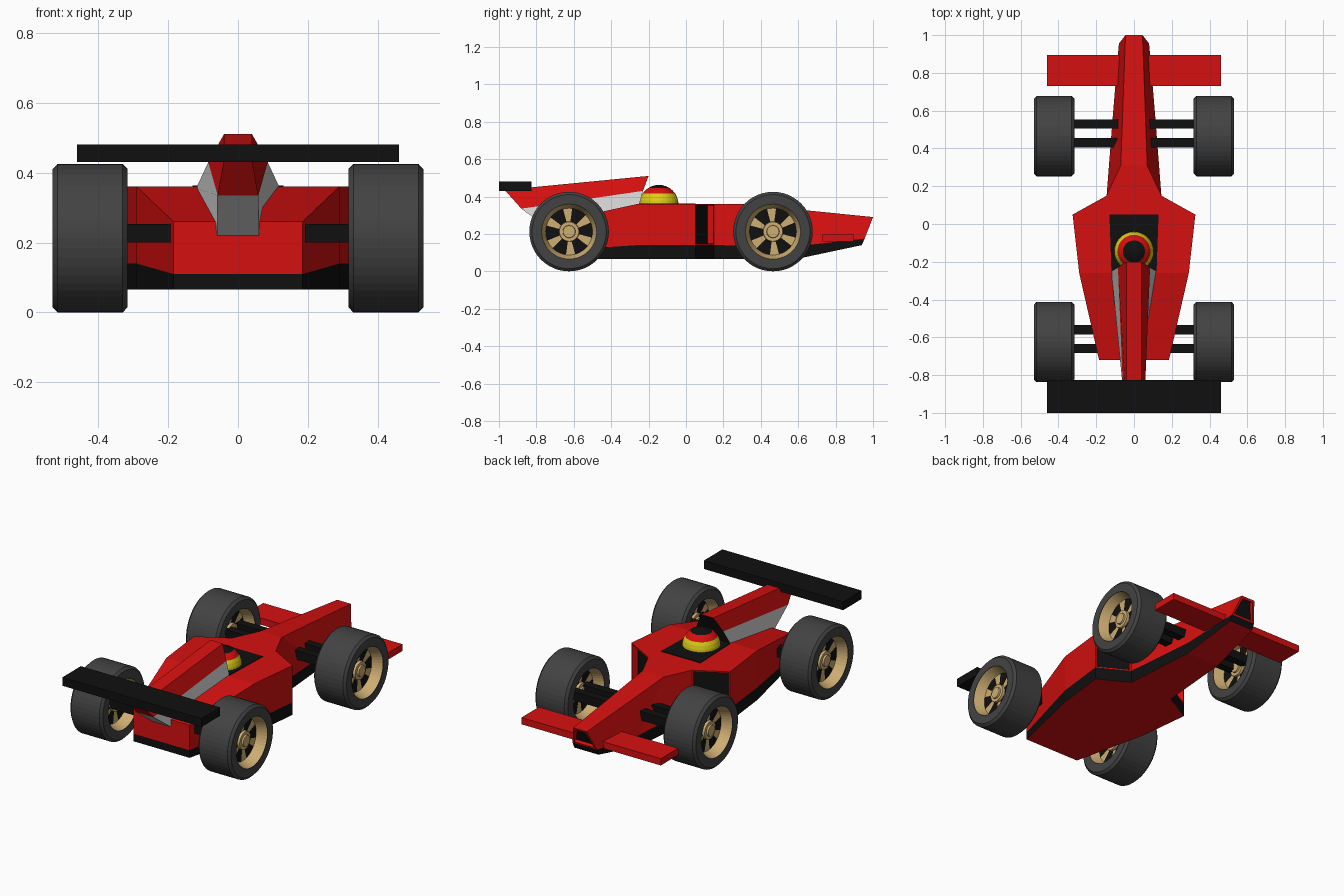
import bpy, bmesh, math

default = bpy.data.objects.get("Cube")
if default:
    bpy.data.objects.remove(default, do_unlink=True)


def material(name, r, g, b):
    m = bpy.data.materials.new(name)
    m.use_nodes = True
    m.diffuse_color = (r, g, b, 1)
    bsdf = next(n for n in m.node_tree.nodes if n.type == 'BSDF_PRINCIPLED')
    bsdf.inputs["Base Color"].default_value = (r, g, b, 1)
    return m


RED = material("red paint", 0.67, 0.005, 0.005)
BLACK = material("black", 0.005, 0.005, 0.005)
GREY = material("light grey", 0.68, 0.68, 0.68)
YELLOW = material("yellow", 0.72, 0.62, 0.01)
TAN = material("tan rim", 0.62, 0.42, 0.17)
RUBBER = material("tyre rubber", 0.055, 0.055, 0.055)


def finish(name, bm, mats):
    mesh = bpy.data.meshes.new(name)
    bm.to_mesh(mesh)
    bm.free()
    for m in mats:
        mesh.materials.append(m)
    ob = bpy.data.objects.new(name, mesh)
    bpy.context.collection.objects.link(ob)
    return ob


def box(name, mat, x, y, z):
    bm = bmesh.new()
    bmesh.ops.create_cube(bm, size=1)
    for v in bm.verts:
        for i, (lo, hi) in enumerate((x, y, z)):
            v.co[i] = lo if v.co[i] < 0 else hi
    return finish(name, bm, [mat])


def loft(stations, low, high, under, tail, nose):
    """Symmetric hull; each station lists its bottom, middle and top (x, y, z)."""
    bm = bmesh.new()
    rings = []
    for st in stations:
        pts = list(st) + [(-x, y, z) for x, y, z in reversed(st)]
        rings.append([bm.verts.new(p) for p in pts])
    strip = [low, high, high, high, low, under]
    sides = []
    for a, b in zip(rings, rings[1:]):
        row = []
        for k in range(6):
            n = (k + 1) % 6
            f = bm.faces.new((a[k], a[n], b[n], b[k]))
            f.material_index = strip[k]
            row.append(f)
        sides.append(row)
    caps = []
    for ring, cols in ((rings[0], tail), (rings[-1], nose)):
        for idx, col in zip(((0, 1, 4, 5), (1, 2, 3, 4)), cols):
            f = bm.faces.new([ring[i] for i in idx])
            f.material_index = col
            caps.append(f)
    bmesh.ops.recalc_face_normals(bm, faces=bm.faces)
    return bm, sides, caps


def recess(bm, faces, rim, depth, wall, floor):
    for thick, deep in ((rim, 0), (0, -depth)):
        res = bmesh.ops.inset_individual(bm, faces=faces, thickness=thick, depth=deep)
        for f in res["faces"]:
            f.material_index = wall
    for f in faces:
        f.material_index = floor


# Main body: tail, shoulders, sidepods and nose
body = [
    [(0.185, -0.72, 0.065), (0.185, -0.72, 0.11), (0.185, -0.72, 0.26)],
    [(0.29, -0.26, 0.065), (0.29, -0.26, 0.14), (0.29, -0.26, 0.36)],
    [(0.325, 0.05, 0.065), (0.325, 0.05, 0.14), (0.325, 0.05, 0.36)],
    [(0.145, 0.15, 0.065), (0.145, 0.15, 0.14), (0.145, 0.15, 0.36)],
    [(0.11, 0.6, 0.068), (0.11, 0.6, 0.135), (0.07, 0.31, 0.36)],
    [(0.08, 0.94, 0.14), (0.08, 0.955, 0.175), (0.045, 1.0, 0.29)],
]
bm, sides, caps = loft(body, 1, 0, 0, (1, 0), (1, 0))
recess(bm, [sides[2][1], sides[2][3]], 0.012, 0.035, 0, 1)   # side inlets
recess(bm, [caps[3]], 0.018, 0.02, 0, 1)                     # nose intake
finish("body", bm, [RED, BLACK])

# Engine cover with pale lower flanks and dark intake
cover = [
    [(0.06, -0.725, 0.22), (0.058, -0.88, 0.335), (0.04, -0.97, 0.435)],
    [(0.12, -0.25, 0.355), (0.085, -0.23, 0.43), (0.04, -0.2, 0.51)],
]
bm, sides, caps = loft(cover, 2, 0, 2, (2, 0), (1, 1))
finish("engine_cover", bm, [RED, BLACK, GREY])

# Cockpit opening
pit = box("cockpit_opening", BLACK, (-0.13, 0.13), (-0.25, 0.05), (0.358, 0.363))
for v in pit.data.vertices:
    if v.co.y < 0:
        v.co.x *= 0.92

# Driver helmet, banded by height
bm = bmesh.new()
bmesh.ops.create_uvsphere(bm, u_segments=32, v_segments=16, radius=0.105)
for f in bm.faces:
    h = f.calc_center_median().z
    f.material_index = 2 if h > 0.087 else 1 if h > 0.058 else 0
bmesh.ops.translate(bm, verts=bm.verts, vec=(0, -0.145, 0.357))
finish("helmet", bm, [YELLOW, RED, BLACK])

# Wings
box("front_wing", RED, (-0.46, 0.46), (0.73, 0.895), (0.16, 0.2))
box("rear_wing", BLACK, (-0.46, 0.46), (-1.0, -0.825), (0.43, 0.48))

# Wheels and suspension
SEG = 48
HALF = 0.107


def lathe(name, profile, mats, rule, centre):
    bm = bmesh.new()
    rings = []
    for x, r in profile:
        angles = [2 * math.pi * i / SEG for i in range(SEG)]
        rings.append([bm.verts.new((x, r * math.cos(a), r * math.sin(a))) for a in angles])
    for j, (a, b) in enumerate(zip(rings, rings[1:])):
        for i in range(SEG):
            n = (i + 1) % SEG
            f = bm.faces.new((a[i], a[n], b[n], b[i]))
            f.material_index = rule(j, i)
    bmesh.ops.remove_doubles(bm, verts=bm.verts, dist=0.0001)
    bmesh.ops.recalc_face_normals(bm, faces=bm.faces)
    bmesh.ops.translate(bm, verts=bm.verts, vec=centre)
    return finish(name, bm, mats)


def both_sides(half):
    return half + [(-x, r) for x, r in reversed(half)]


tyre = both_sides([(HALF, 0.147), (HALF, 0.198), (HALF - 0.014, 0.2125)])
tyre.append(tyre[0])
dish = HALF - 0.06
rim = both_sides([(dish + 0.025, 0), (dish + 0.025, 0.032), (dish + 0.015, 0.034),
                  (dish + 0.015, 0.052), (dish, 0.054), (dish, 0.125), (HALF, 0.148)])
GAP_STRIPS = (4, len(rim) - 6)


def spokes(j, i):
    # six dark openings between the spokes
    return 1 if j in GAP_STRIPS and (i + 2) % 8 < 5 else 0


for end, y in (("front", 0.465), ("rear", -0.625)):
    for side, s in (("left", 1), ("right", -1)):
        centre = (s * 0.423, y, 0.2125)
        lathe(f"{end}_{side}_tyre", tyre, [RUBBER], lambda j, i: 0, centre)
        lathe(f"{end}_{side}_rim", rim, [TAN, BLACK], spokes, centre)
    for k, off in (("fore", 0.065), ("aft", -0.035)):
        mid = y + off
        box(f"{end}_{k}_suspension_arm", BLACK, (-0.37, 0.37),
            (mid - 0.024, mid + 0.024), (0.2, 0.253))
